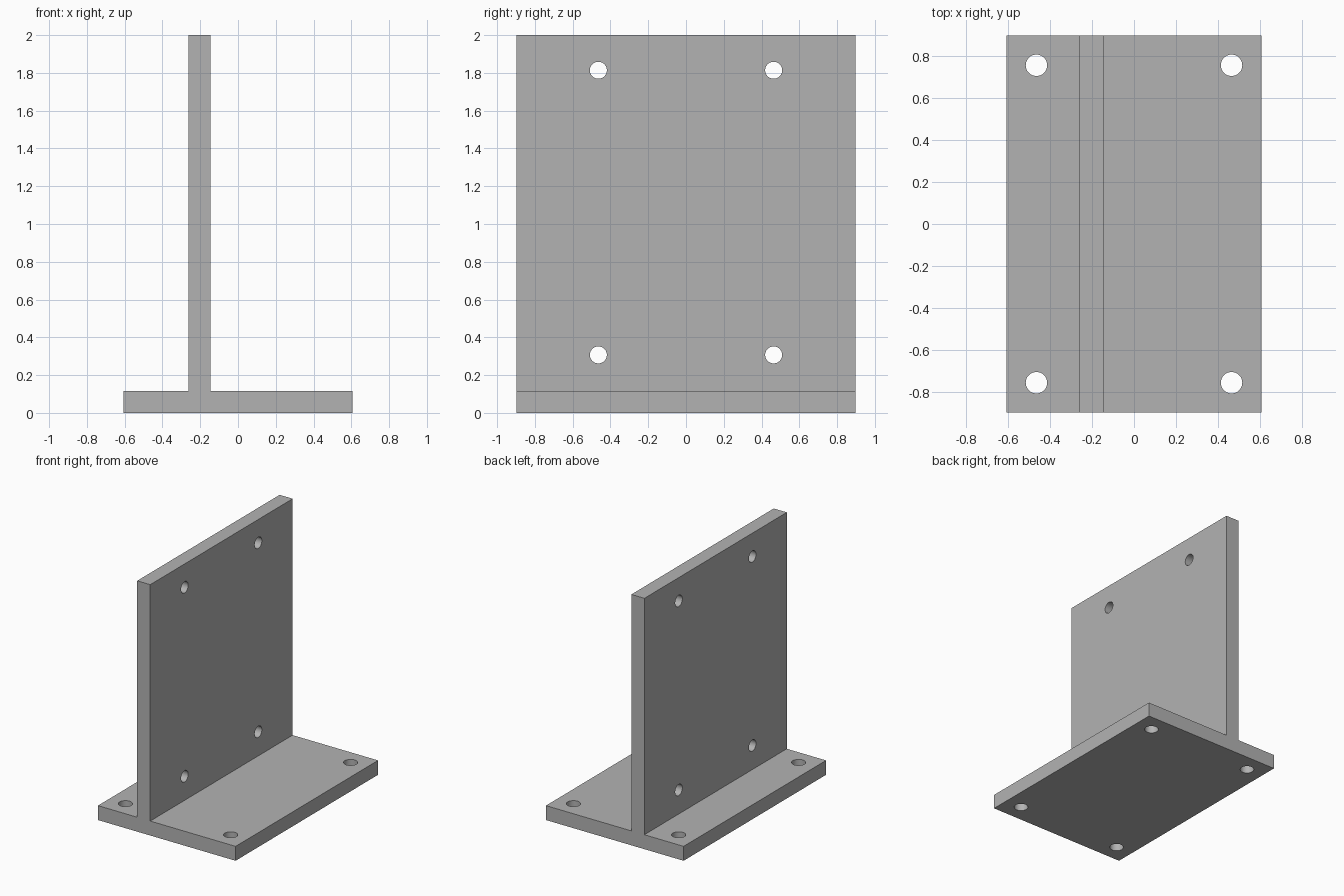
import bpy, bmesh, math
from mathutils import Matrix

if "Cube" in bpy.data.objects:
    bpy.data.objects.remove(bpy.data.objects["Cube"])

HALF_W, HALF_D, HEIGHT = 0.607, 0.897, 2.0
BASE_T = 0.115
WEB_L, WEB_R = -0.261, -0.146

grey = bpy.data.materials.new("grey metal")
grey.diffuse_color = (0.45, 0.45, 0.45, 1)
grey.use_nodes = True
grey.node_tree.nodes["Principled BSDF"].inputs["Base Color"].default_value = grey.diffuse_color


def add_object(name, bm):
    bmesh.ops.recalc_face_normals(bm, faces=bm.faces)
    mesh = bpy.data.meshes.new(name)
    bm.to_mesh(mesh)
    bm.free()
    mesh.materials.append(grey)
    obj = bpy.data.objects.new(name, mesh)
    bpy.context.collection.objects.link(obj)
    return obj


# Bracket: upside-down T profile extruded along y
profile = [(-HALF_W, 0), (HALF_W, 0), (HALF_W, BASE_T), (WEB_R, BASE_T),
           (WEB_R, HEIGHT), (WEB_L, HEIGHT), (WEB_L, BASE_T), (-HALF_W, BASE_T)]
bm = bmesh.new()
face = bm.faces.new([bm.verts.new((x, -HALF_D, z)) for x, z in profile])
ext = bmesh.ops.extrude_face_region(bm, geom=[face])
bmesh.ops.translate(bm, vec=(0, 2 * HALF_D, 0),
                    verts=[v for v in ext["geom"] if isinstance(v, bmesh.types.BMVert)])
bracket = add_object("t_bracket", bm)

# Hole cutters: four through the base, four through the upright plate
bm = bmesh.new()


def add_hole(location, radius, rotation=Matrix()):
    bmesh.ops.create_cone(bm, cap_ends=True, segments=48, radius1=radius, radius2=radius,
                          depth=0.2, matrix=Matrix.Translation(location) @ rotation)


for side in (-1, 1):
    for y in (-0.755, 0.755):
        add_hole((side * 0.464, y, BASE_T / 2), 0.051)
    for z in (0.307, 1.814):
        add_hole(((WEB_L + WEB_R) / 2, side * 0.464, z), 0.045,
                 Matrix.Rotation(math.pi / 2, 4, 'Y'))
cutter = add_object("bolt_hole_cutter", bm)
cutter.hide_render = True
cutter.hide_set(True)

cut = bracket.modifiers.new("bolt holes", 'BOOLEAN')
cut.operation = 'DIFFERENCE'
cut.solver = 'EXACT'
cut.object = cutter

# Apply the cut, then smooth the hole walls only
bpy.context.view_layer.objects.active = bracket
bracket.select_set(True)
bpy.ops.object.modifier_apply(modifier=cut.name)
bpy.data.objects.remove(cutter)
bpy.ops.object.shade_smooth_by_angle(angle=math.radians(30))
